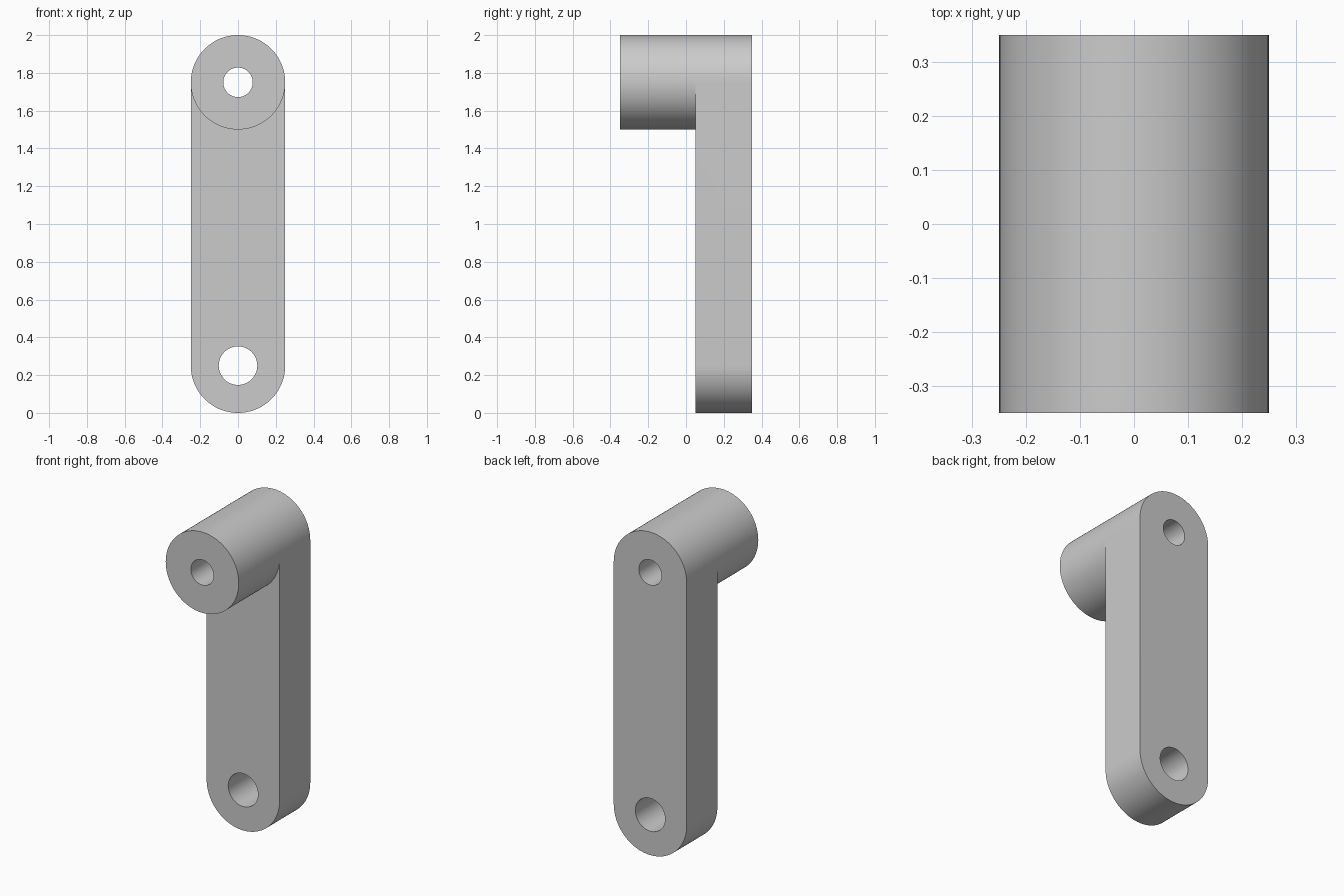
import bpy, bmesh
from math import sin, cos, pi

cube = bpy.data.objects.get("Cube")
if cube:
    bpy.data.objects.remove(cube)

SEG = 96
RADIUS, TOP_Z, LOW_Z = 0.25, 1.75, 0.25
TOP_HOLE, LOW_HOLE = 0.078, 0.102
FRONT, PLATE_FRONT, BACK = -0.35, 0.05, 0.35

bm = bmesh.new()


def circle(radius, z, start=0, count=SEG):
    """Points on a circle facing the front, by segment index."""
    angles = [2 * pi * (start + i) / SEG for i in range(count)]
    return [bm.verts.new((radius * cos(a), PLATE_FRONT, z + radius * sin(a))) for a in angles]


half = SEG // 2
boss_rim = circle(RADIUS, TOP_Z)
boss_hole = circle(TOP_HOLE, TOP_Z)
low_hole = circle(LOW_HOLE, LOW_Z)
low_arc = circle(RADIUS, LOW_Z, half, half + 1)

# Ring around the upper hole
boss_faces = []
for i in range(SEG):
    j = (i + 1) % SEG
    boss_faces.append(bm.faces.new((boss_rim[i], boss_rim[j], boss_hole[j], boss_hole[i])))

# Arm face around the lower hole, meeting the underside of the boss
plate_faces = []
for i in range(half):
    j = i + 1
    plate_faces.append(bm.faces.new((low_hole[i], low_hole[j], boss_rim[-j], boss_rim[-i])))
    k, m = half + i, (half + j) % SEG
    plate_faces.append(bm.faces.new((low_hole[k], low_hole[m], low_arc[j], low_arc[i])))
plate_faces.append(bm.faces.new((low_hole[0], low_arc[-1], boss_rim[0])))
plate_faces.append(bm.faces.new((low_hole[half], boss_rim[half], low_arc[0])))


def extrude(faces, distance, keep):
    result = bmesh.ops.extrude_face_region(bm, geom=faces, use_keep_orig=keep)
    verts = [g for g in result["geom"] if isinstance(g, bmesh.types.BMVert)]
    bmesh.ops.translate(bm, verts=verts, vec=(0, distance, 0))


# Arm thickness toward the back, then the boss toward the front
extrude(boss_faces + plate_faces, BACK - PLATE_FRONT, True)
extrude(boss_faces, FRONT - PLATE_FRONT, False)
leftover = [f for f in boss_faces if f.is_valid]
if leftover:
    bmesh.ops.delete(bm, geom=leftover, context="FACES")
bmesh.ops.recalc_face_normals(bm, faces=bm.faces)

mesh = bpy.data.meshes.new("crank_arm")
bm.to_mesh(mesh)
bm.free()
arm = bpy.data.objects.new("crank_arm", mesh)
bpy.context.collection.objects.link(arm)

# Plain grey metal
grey = bpy.data.materials.new("grey")
grey.use_nodes = True
colour = (0.6, 0.6, 0.6, 1)
grey.diffuse_color = colour
grey.node_tree.nodes["Principled BSDF"].inputs["Base Color"].default_value = colour
mesh.materials.append(grey)

bpy.ops.object.select_all(action="DESELECT")
arm.select_set(True)
bpy.context.view_layer.objects.active = arm
bpy.ops.object.shade_smooth_by_angle()
